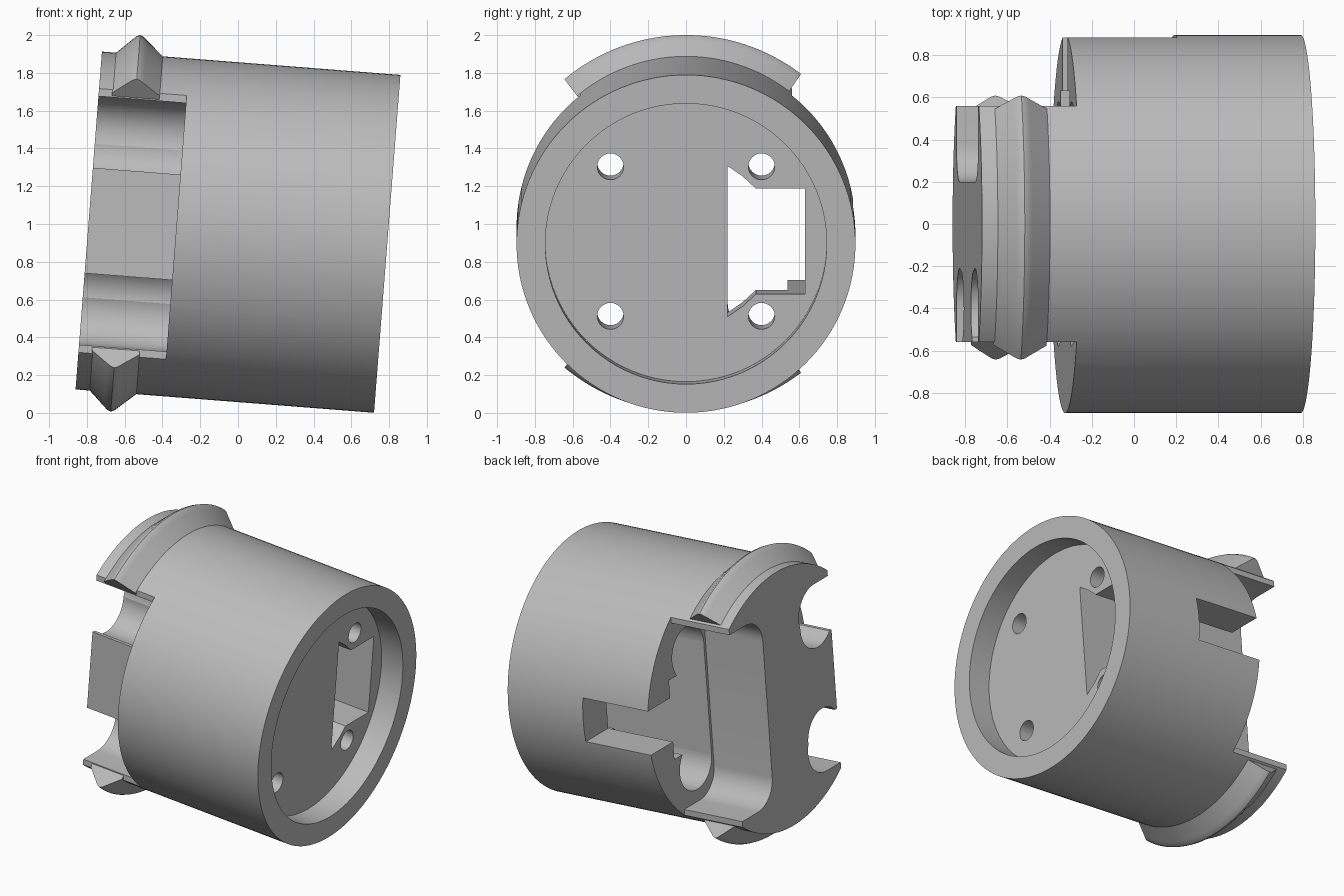
import bpy, bmesh, math
from mathutils import Matrix

cube = bpy.data.objects.get("Cube")
if cube:
    bpy.data.objects.remove(cube, do_unlink=True)

R = 0.897            # body radius
END = -1.585         # plug end along the axis (open rim is at 0)
SHOULDER = -1.12     # where the plug meets the body
PLUG = 0.56          # plug half width
PLACE = Matrix.Translation((0.79, 0, 0.895)) @ Matrix.Rotation(math.radians(4.47), 4, 'Y')

grey = bpy.data.materials.new("plain grey")
grey.use_nodes = True
colour = (0.5, 0.5, 0.5, 1)
grey.diffuse_color = colour
grey.node_tree.nodes["Principled BSDF"].inputs["Base Color"].default_value = colour


def make(name, bm):
    bmesh.ops.recalc_face_normals(bm, faces=bm.faces)
    mesh = bpy.data.meshes.new(name)
    bm.to_mesh(mesh)
    bm.free()
    mesh.materials.append(grey)
    obj = bpy.data.objects.new(name, mesh)
    bpy.context.collection.objects.link(obj)
    return obj


def arc(cy, cz, r, start, stop, n):
    angles = [math.radians(start + (stop - start) * i / n) for i in range(n + 1)]
    return [(cy + r * math.cos(a), cz + r * math.sin(a)) for a in angles]


def circle(cy, cz, r, n):
    return arc(cy, cz, r, 0, 360, n)[:-1]


def box(y0, y1, z0, z1):
    return [(y0, z0), (y1, z0), (y1, z1), (y0, z1)]


def prism(name, outline, x0, x1):
    """Extrude a (y, z) outline along the axis."""
    bm = bmesh.new()
    face = bm.faces.new([bm.verts.new((x0, y, z)) for y, z in outline])
    new = bmesh.ops.extrude_face_region(bm, geom=[face])["geom"]
    verts = [v for v in new if isinstance(v, bmesh.types.BMVert)]
    bmesh.ops.translate(bm, verts=verts, vec=(x1 - x0, 0, 0))
    return make(name, bm)


def cut(target, outline, x0, x1):
    cutter = prism("cutter", outline, x0, x1)
    cutter.hide_render = True
    mod = target.modifiers.new("cut", 'BOOLEAN')
    mod.operation, mod.solver, mod.object = 'DIFFERENCE', 'EXACT', cutter
    bpy.context.view_layer.objects.active = target
    bpy.ops.object.modifier_apply(modifier=mod.name)
    bpy.data.objects.remove(cutter, do_unlink=True)


# Body with the narrower plug at one end and the recess at the other
body = prism("housing_body", circle(0, 0, R, 128), 0, END)
cut(body, circle(0, 0, 0.745, 96), 0.1, -0.17)
for y0, y1 in ((PLUG, 1.2), (-1.2, -PLUG)):
    cut(body, box(y0, y1, -1.2, 1.2), SHOULDER, END - 0.1)

# Rounded pocket along the back of the plug
pocket = [(1.2, -0.66), (1.2, 0.66)]
pocket += arc(0.38, 0.48, 0.18, 90, 180, 12) + arc(0.38, -0.48, 0.18, 180, 270, 12)
cut(body, pocket, SHOULDER, END - 0.1)

# Scallops along the front of the plug
for side in (1, -1):
    scallop = arc(-0.4, side * 0.47, 0.19, -90, 90, 20)
    scallop += [(-1.2, side * 0.47 + 0.19), (-1.2, side * 0.47 - 0.19)]
    cut(body, scallop, SHOULDER, END - 0.1)

# Screw holes with wide counterbores
for y in (-0.4, 0.4):
    for z in (-0.397, 0.397):
        cut(body, circle(y, z, 0.18, 40), -0.45, END - 0.1)
        cut(body, circle(y, z, 0.07, 32), -0.1, -0.6)

# Connector window through the body, and the slot in its side
half = [(0.63, 0.28), (0.37, 0.28), (0.3, 0.345), (0.22, 0.4)]
window = half + [(y, -z) for y, z in reversed(half)]
cut(body, window, -0.1, SHOULDER - 0.1)
cut(body, box(0.5, 1.2, -0.155, 0.155), -0.6, SHOULDER - 0.1)

# Rounded retaining ridges above and below the plug
profile = [(-1.262, 0.87), (-1.262, R), (-1.352, 0.975), (-1.372, 0.993), (-1.39, 1.0),
           (-1.408, 0.993), (-1.428, 0.975), (-1.514, R - 0.004), (-1.514, 0.87)]
parts = [body]
for name, side in (("upper_ridge", 1), ("lower_ridge", -1)):
    bm = bmesh.new()
    steps = 32
    rings = []
    for i in range(steps + 1):
        a = math.radians(-40 + 77.5 * i / steps)
        rings.append([bm.verts.new((x, r * math.sin(a), side * r * math.cos(a)))
                      for x, r in profile])
    for a, b in zip(rings, rings[1:]):
        for k in range(len(profile)):
            j = (k + 1) % len(profile)
            bm.faces.new((a[k], a[j], b[j], b[k]))
    bm.faces.new(rings[0])
    bm.faces.new(rings[-1])
    parts.append(make(name, bm))

# Tilt the whole piece into place and smooth the round surfaces
bpy.ops.object.select_all(action='DESELECT')
for obj in parts:
    obj.matrix_world = PLACE
    obj.select_set(True)
bpy.context.view_layer.objects.active = body
bpy.ops.object.shade_smooth_by_angle(angle=math.radians(25))
